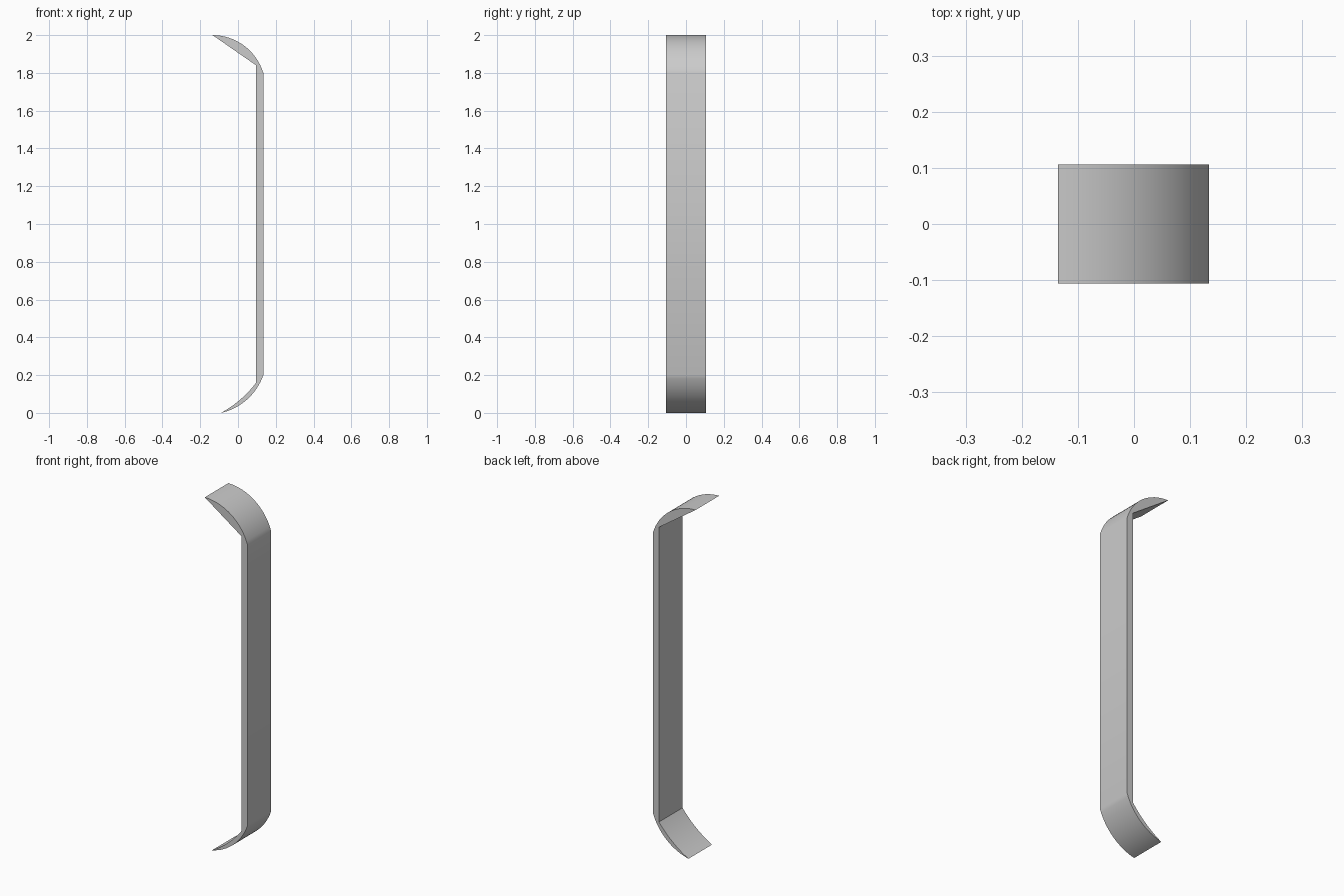
import bpy
import bmesh
import math
from mathutils import Vector

cube = bpy.data.objects.get("Cube")
if cube:
    bpy.data.objects.remove(cube, do_unlink=True)

HALF_DEPTH = 0.106
STEPS = 16


def arc(start, end, sagitta):
    """Circular arc from start to end, bulging to the left of the direction of travel."""
    a, b = Vector(start), Vector(end)
    chord = b - a
    half = chord.length / 2
    radius = (half * half + sagitta * sagitta) / (2 * sagitta)
    normal = Vector((-chord.y, chord.x)).normalized()
    centre = (a + b) / 2 + normal * (sagitta - radius)
    sweep = 2 * math.asin(half / radius)
    first = math.atan2(a.y - centre.y, a.x - centre.x)
    points = []
    for i in range(STEPS + 1):
        t = first - sweep * i / STEPS
        points.append(centre + radius * Vector((math.cos(t), math.sin(t))))
    return points


# Side profile: curved top lip, straight shaft, curved bottom lip
top_tip, bottom_tip = (-0.135, 2.0), (-0.09, 0.0)
outer_top, outer_bottom = (0.134, 1.8), (0.134, 0.2)
inner_top, inner_bottom = (0.096, 1.84), (0.096, 0.16)
profile = arc(top_tip, outer_top, 0.055)
profile += arc(outer_bottom, bottom_tip, 0.039)
profile += list(reversed(arc(inner_bottom, bottom_tip, 0.013)))[1:]
profile.append(Vector(inner_top))

# Extrude the profile across the depth
bm = bmesh.new()
face = bm.faces.new([bm.verts.new((p.x, -HALF_DEPTH, p.y)) for p in profile])
result = bmesh.ops.extrude_face_region(bm, geom=[face])
moved = [g for g in result["geom"] if isinstance(g, bmesh.types.BMVert)]
bmesh.ops.translate(bm, verts=moved, vec=(0, 2 * HALF_DEPTH, 0))
bmesh.ops.recalc_face_normals(bm, faces=bm.faces)
mesh = bpy.data.meshes.new("curved_handle")
bm.to_mesh(mesh)
bm.free()
handle = bpy.data.objects.new("curved_handle", mesh)
bpy.context.collection.objects.link(handle)

# Plain grey material
grey = bpy.data.materials.new("light_grey")
grey.use_nodes = True
colour = (0.6, 0.6, 0.6, 1)
grey.diffuse_color = colour
grey.node_tree.nodes["Principled BSDF"].inputs["Base Color"].default_value = colour
mesh.materials.append(grey)

# Smooth curves with crisp rims
bpy.ops.object.select_all(action="DESELECT")
handle.select_set(True)
bpy.context.view_layer.objects.active = handle
bpy.ops.object.shade_smooth_by_angle(angle=math.radians(30))
